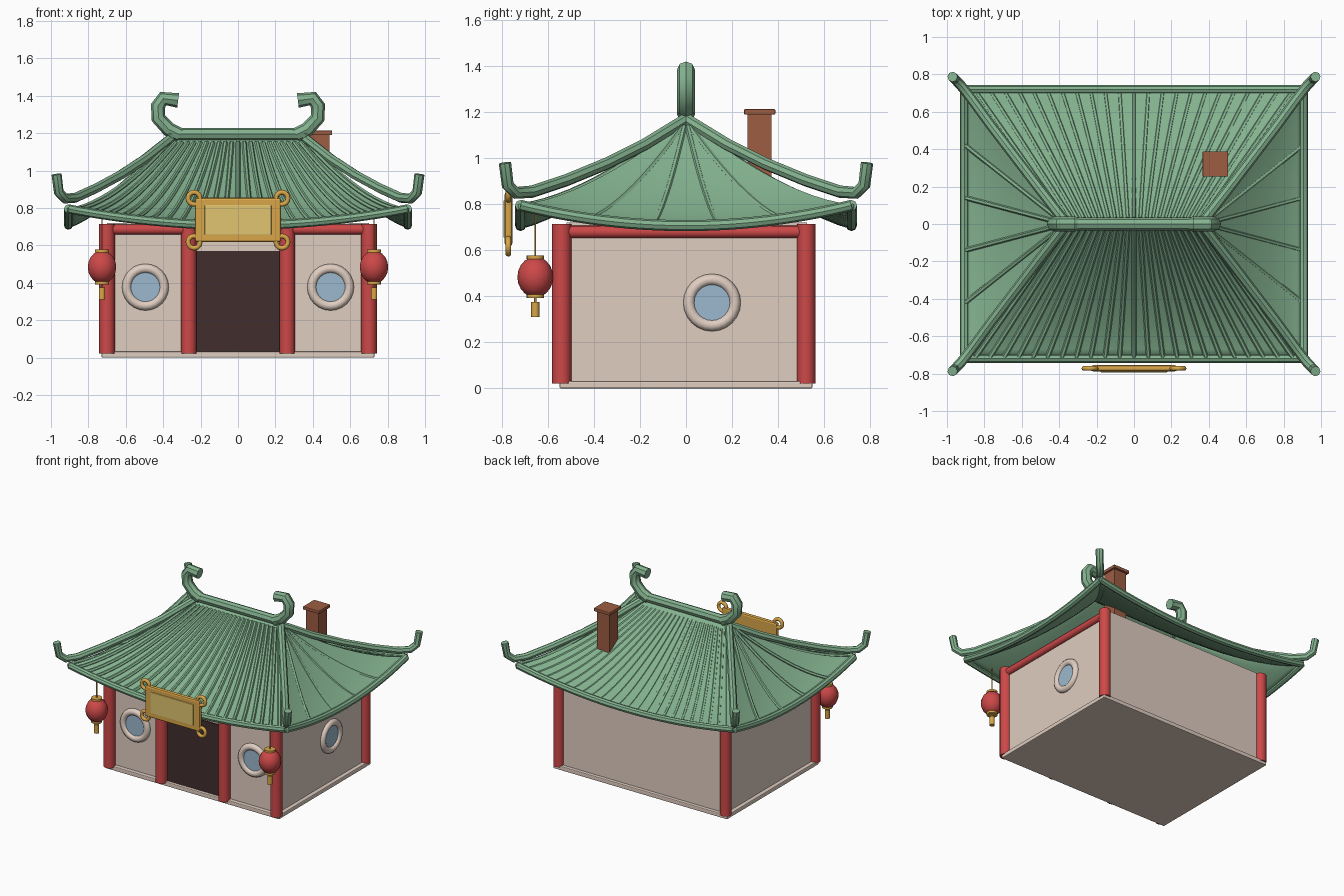
import bpy, bmesh, math
from mathutils import Vector

if "Cube" in bpy.data.objects:
    bpy.data.objects.remove(bpy.data.objects["Cube"])

def mat(name, rgb):
    m = bpy.data.materials.new(name)
    m.diffuse_color = (*rgb, 1)
    m.use_nodes = True
    m.node_tree.nodes["Principled BSDF"].inputs["Base Color"].default_value = m.diffuse_color
    return m

GREEN = mat("roof green", (0.23, 0.445, 0.275))
RED = mat("lacquer red", (0.61, 0.065, 0.065))
BEIGE = mat("plaster beige", (0.74, 0.61, 0.53))
GOLD = mat("gold", (0.70, 0.385, 0.065))
PALE = mat("pale gold", (0.75, 0.56, 0.16))
BROWN = mat("chimney brown", (0.34, 0.11, 0.055))
DARK = mat("door dark", (0.053, 0.027, 0.027))
BLUE = mat("window blue", (0.33, 0.485, 0.61))

def finish(o, name, m, smooth=True):
    o.name = name
    o.data.materials.clear()
    o.data.materials.append(m)
    if smooth:
        bpy.ops.object.select_all(action='DESELECT')
        o.select_set(True)
        bpy.context.view_layer.objects.active = o
        bpy.ops.object.shade_smooth_by_angle(angle=math.radians(40))
    return o

def box(name, lo, hi, m, bevel=0):
    lo, hi = Vector(lo), Vector(hi)
    bpy.ops.mesh.primitive_cube_add(size=1, location=(lo + hi) / 2)
    o = bpy.context.object
    o.scale = hi - lo
    bpy.ops.object.transform_apply(location=False, rotation=False, scale=True)
    if bevel:
        b = o.modifiers.new("bevel", 'BEVEL')
        b.width, b.segments = bevel, 2
    return finish(o, name, m, False)

def rod(name, p, q, r, m, sides=16):
    p, q = Vector(p), Vector(q)
    d = q - p
    bpy.ops.mesh.primitive_cylinder_add(vertices=sides, radius=r, depth=d.length,
        location=(p + q) / 2, rotation=d.to_track_quat('Z', 'Y').to_euler())
    return finish(bpy.context.object, name, m)

def ring(name, loc, rot, big, small, m):
    bpy.ops.mesh.primitive_torus_add(location=loc, rotation=rot, major_radius=big,
        minor_radius=small, major_segments=24, minor_segments=10)
    return finish(bpy.context.object, name, m)

def tubes(name, paths, r, m, res=2):
    c = bpy.data.curves.new(name, 'CURVE')
    c.dimensions, c.bevel_depth, c.bevel_resolution = '3D', r, res
    c.use_fill_caps = True
    for path in paths:
        s = c.splines.new('POLY')
        s.points.add(len(path) - 1)
        for pt, co in zip(s.points, path):
            pt.co = (*co, 1)
    o = bpy.data.objects.new(name, c)
    bpy.context.collection.objects.link(o)
    bpy.ops.object.select_all(action='DESELECT')
    o.select_set(True)
    bpy.context.view_layer.objects.active = o
    bpy.ops.object.convert(target='MESH')
    return finish(bpy.context.object, name, m)

# Body
box("base", (-0.73, -0.55, 0), (0.73, 0.55, 0.032), BEIGE, 0.006)
box("walls", (-0.70, -0.52, 0.03), (0.70, 0.525, 0.72), BEIGE)
box("door", (-0.23, -0.528, 0.032), (0.23, -0.519, 0.57), DARK)

# Columns and beams
for x in (-0.70, -0.263, 0.263, 0.70):
    rod("front_column", (x, -0.54, 0.022), (x, -0.54, 0.715), 0.042, RED)
for x in (-0.70, 0.70):
    rod("back_column", (x, 0.522, 0.022), (x, 0.522, 0.715), 0.04, RED)
    rod("side_beam", (x, -0.54, 0.68), (x, 0.52, 0.68), 0.027, RED)
rod("front_beam", (-0.70, -0.54, 0.685), (0.70, -0.54, 0.685), 0.027, RED)

# Round windows
for x in (-0.495, 0.495):
    ring("window_frame", (x, -0.52, 0.377), (math.pi / 2, 0, 0), 0.1, 0.025, BEIGE)
    rod("window_glass", (x, -0.515, 0.377), (x, -0.528, 0.377), 0.09, BLUE, 24)
ring("side_window_frame", (0.70, 0.113, 0.373), (0, math.pi / 2, 0), 0.1, 0.025, BEIGE)
rod("side_window_glass", (0.69, 0.113, 0.373), (0.708, 0.113, 0.373), 0.09, BLUE, 24)

# Roof: s runs from ridge to eave, a runs along the eave from corner to corner
def roof_point(side, s, a, up=0):
    hx, hy = 0.37 + 0.545 * s, 0.73 * s
    z = 0.80 + 0.37 * (1 - s) ** 1.6 - 0.09 * s ** 1.5 * (1 - a * a) + up
    return {'front': (hx * a, -hy, z), 'back': (hx * a, hy, z),
            'left': (-hx, hy * a, z), 'right': (hx, hy * a, z)}[side]

SIDES = ('front', 'back', 'left', 'right')
N, M = 12, 24
bm = bmesh.new()
for side in SIDES:
    grid = [[bm.verts.new(roof_point(side, i / N, 2 * j / M - 1)) for j in range(M + 1)]
            for i in range(N + 1)]
    for i in range(N):
        for j in range(M):
            quad = [grid[i][j], grid[i][j + 1], grid[i + 1][j + 1], grid[i + 1][j]]
            bm.faces.new(quad if side in ('back', 'left') else quad[::-1])
bmesh.ops.remove_doubles(bm, verts=bm.verts, dist=0.0005)
bmesh.ops.dissolve_degenerate(bm, edges=bm.edges, dist=0.0004)
bmesh.ops.recalc_face_normals(bm, faces=bm.faces)
if sum(f.normal.z for f in bm.faces) < 0:
    bmesh.ops.reverse_faces(bm, faces=bm.faces)
me = bpy.data.meshes.new("roof")
bm.to_mesh(me)
bm.free()
roof = bpy.data.objects.new("roof", me)
bpy.context.collection.objects.link(roof)
finish(roof, "roof", GREEN)
sol = roof.modifiers.new("thickness", 'SOLIDIFY')
sol.thickness, sol.offset = 0.02, -1

# Tile ribs, raised on the front and left, sunken on the back and right
for side, count, up in (('front', 23, 0.004), ('back', 23, -0.008),
                        ('left', 4, 0.004), ('right', 4, -0.008)):
    spread = 0.94 if count > 4 else 0.59
    paths = [[roof_point(side, 0.04 + 0.96 * i / N, spread * (2 * k / (count - 1) - 1), up)
              for i in range(N + 1)] for k in range(count)]
    tubes(side + "_ribs", paths, 0.013, GREEN, 1)

# Eave rails
tubes("eave_rails", [[roof_point(s, 0.985, 2 * j / M - 1, -0.005) for j in range(M + 1)]
                     for s in SIDES], 0.024, GREEN)

# Hip rails with upturned tips
hip = [(0.36, 0, 1.17), (0.50, 0.18, 1.06), (0.63, 0.35, 0.975), (0.76, 0.52, 0.905),
       (0.87, 0.67, 0.855), (0.925, 0.74, 0.85), (0.958, 0.775, 0.885), (0.97, 0.787, 0.98)]
tubes("hip_rails", [[(x * sx, y * sy, z) for x, y, z in hip]
                    for sx in (-1, 1) for sy in (-1, 1)], 0.027, GREEN)

# Ridge with curled ends
tubes("ridge", [[(-0.37, 0, 1.195), (0.37, 0, 1.195)]], 0.034, GREEN)
curl = [(0.31, 1.19), (0.37, 1.22), (0.425, 1.28), (0.428, 1.345), (0.40, 1.385), (0.32, 1.375)]
tubes("ridge_curls", [[(x * s, 0, z) for x, z in curl] for s in (-1, 1)], 0.039, GREEN)

# Chimney
box("chimney", (0.382, 0.268, 0.82), (0.488, 0.372, 1.19), BROWN)
box("chimney_cap", (0.367, 0.253, 1.19), (0.503, 0.388, 1.214), BROWN, 0.004)

# Sign board with corner rings
box("sign_frame", (-0.23, -0.788, 0.618), (0.23, -0.755, 0.855), GOLD, 0.012)
box("sign_panel", (-0.178, -0.794, 0.655), (0.178, -0.786, 0.817), PALE, 0.003)
for x in (-0.235, 0.235):
    for z in (0.618, 0.852):
        ring("sign_ring", (x, -0.772, z), (math.pi / 2, 0, 0), 0.032, 0.013, GOLD)

# Hanging lanterns
for x in (-0.727, 0.727):
    y = -0.655
    bpy.ops.mesh.primitive_uv_sphere_add(segments=14, ring_count=10, radius=1,
                                         location=(x, y, 0.484))
    bpy.context.object.scale = (0.078, 0.078, 0.088)
    finish(bpy.context.object, "lantern", RED)
    rod("lantern_top", (x, y, 0.562), (x, y, 0.577), 0.038, GOLD)
    rod("lantern_bottom", (x, y, 0.392), (x, y, 0.407), 0.038, GOLD)
    rod("lantern_cord", (x, y, 0.57), (x, y, 0.76), 0.004, GOLD, 6)
    rod("tassel_cord", (x, y, 0.37), (x, y, 0.395), 0.006, GOLD, 6)
    rod("tassel", (x, y, 0.31), (x, y, 0.375), 0.018, GOLD, 10)
